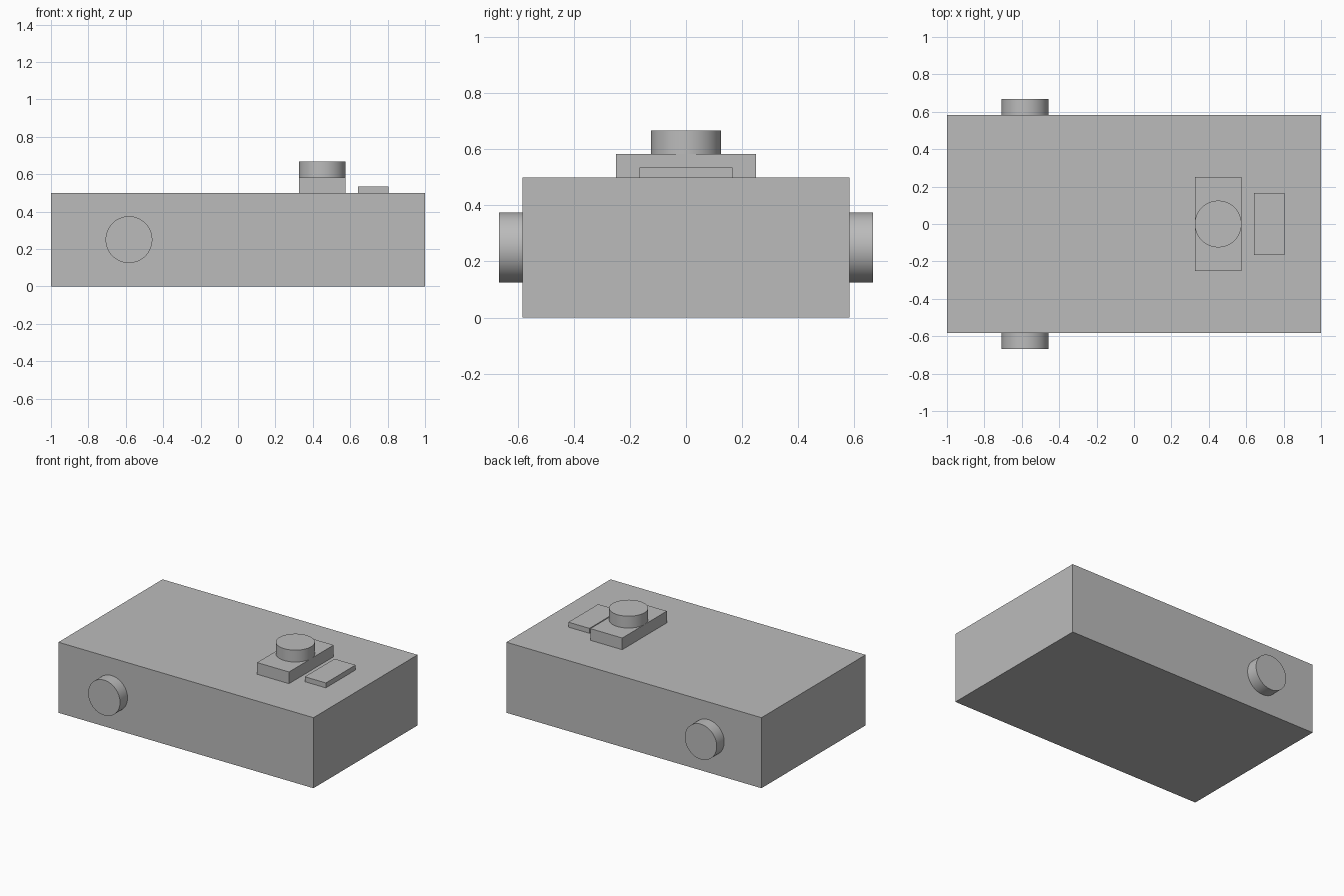
import bpy
import math

default = bpy.data.objects.get("Cube")
if default:
    bpy.data.objects.remove(default, do_unlink=True)

GREY = (0.5, 0.5, 0.5, 1.0)
grey = bpy.data.materials.new("plain grey")
grey.use_nodes = True
grey.diffuse_color = GREY
grey.node_tree.nodes["Principled BSDF"].inputs["Base Color"].default_value = GREY


def box(name, center_x, size, base):
    """Box centred on y = 0, standing on the height base."""
    bpy.ops.mesh.primitive_cube_add(size=1, location=(center_x, 0, base + size[2] / 2))
    obj = bpy.context.object
    obj.name = name
    obj.scale = size
    bpy.ops.object.transform_apply(location=False, rotation=False, scale=True)
    obj.data.materials.append(grey)
    return obj


def knob(name, location, tilt=0.0):
    """Short round knob, upright unless tilted about x."""
    bpy.ops.mesh.primitive_cylinder_add(
        vertices=64, radius=0.125, depth=KNOB_DEPTH,
        location=location, rotation=(tilt, 0, 0))
    obj = bpy.context.object
    obj.name = name
    obj.data.materials.append(grey)
    bpy.ops.object.shade_smooth_by_angle(angle=math.radians(30))
    return obj


BODY_HEIGHT = 0.5
BODY_HALF_DEPTH = 0.583
KNOB_DEPTH = 0.084

# Main body
box("body", 0, (2, 2 * BODY_HALF_DEPTH, BODY_HEIGHT), 0)

# Raised blocks on the top
box("top_block", 0.45, (0.25, 0.5, 0.083), BODY_HEIGHT)
box("top_plate", 0.723, (0.165, 0.333, 0.035), BODY_HEIGHT)

# Upright knob on the block
knob("top_knob", (0.45, 0, BODY_HEIGHT + 0.083 + KNOB_DEPTH / 2))

# Matching knobs on the front and back
for name, side in (("front_knob", -1), ("back_knob", 1)):
    y = side * (BODY_HALF_DEPTH + KNOB_DEPTH / 2)
    knob(name, (-0.583, y, BODY_HEIGHT / 2), -side * math.pi / 2)
